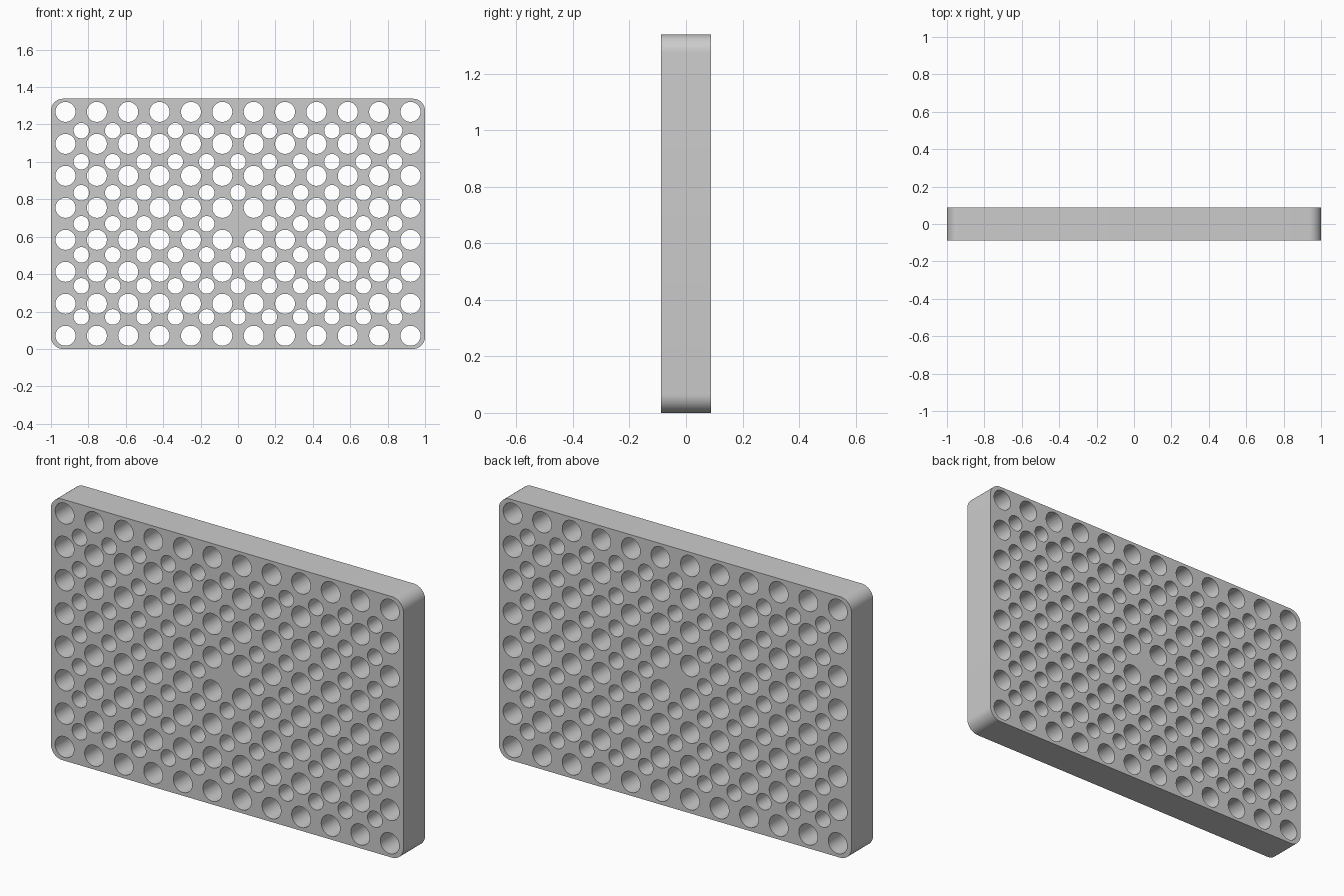
import bpy, bmesh
from math import pi, sin, cos

WIDTH, HEIGHT, DEPTH = 2.0, 1.338, 0.176
CORNER = 0.065
MID = HEIGHT / 2

cube = bpy.data.objects.get("Cube")
if cube:
    bpy.data.objects.remove(cube, do_unlink=True)


def arc(cx, cy, r, start, sweep, count):
    return [(cx + r * cos(start + sweep * i / count),
             cy + r * sin(start + sweep * i / count)) for i in range(count + 1)]


def add_loop(curve, points):
    spline = curve.splines.new('POLY')
    spline.points.add(len(points) - 1)
    for p, (x, y) in zip(spline.points, points):
        p.co = (x, y, 0, 1)
    spline.use_cyclic_u = True


def hole_grid(curve, columns, rows, dx, dy, radius, skip_centre=False):
    for i in range(columns):
        for j in range(rows):
            x, y = (i - (columns - 1) / 2) * dx, (j - (rows - 1) / 2) * dy
            if not (skip_centre and x == 0 and y == 0):
                add_loop(curve, arc(x, y, radius, 0, 2 * pi, 40)[:-1])


# Filled profile: rounded rectangle pierced by two staggered hole grids
profile = bpy.data.curves.new("plate_profile", 'CURVE')
profile.dimensions = '2D'
profile.fill_mode = 'BOTH'
profile.extrude = DEPTH / 2

outline = []
for k, (sx, sy) in enumerate([(1, 1), (-1, 1), (-1, -1), (1, -1)]):
    outline += arc(sx * (WIDTH / 2 - CORNER), sy * (MID - CORNER),
                   CORNER, k * pi / 2, pi / 2, 10)
add_loop(profile, outline)
hole_grid(profile, 12, 8, 0.1677, 0.171, 0.0535)
hole_grid(profile, 11, 7, 0.1675, 0.166, 0.0415, skip_centre=True)

# Turn the extruded profile into one welded mesh
source = bpy.data.objects.new("plate_profile", profile)
bpy.context.collection.objects.link(source)
depsgraph = bpy.context.evaluated_depsgraph_get()
mesh = bpy.data.meshes.new_from_object(source.evaluated_get(depsgraph))
bpy.data.objects.remove(source, do_unlink=True)
bpy.data.curves.remove(profile)

bm = bmesh.new()
bm.from_mesh(mesh)
bmesh.ops.remove_doubles(bm, verts=bm.verts, dist=0.0001)
bmesh.ops.recalc_face_normals(bm, faces=bm.faces)
bm.to_mesh(mesh)
bm.free()
mesh.materials.clear()
mesh.name = "perforated_plate"

# Stand the plate upright on the ground
plate = bpy.data.objects.new("perforated_plate", mesh)
bpy.context.collection.objects.link(plate)
plate.rotation_euler = (pi / 2, 0, 0)
plate.location = (0, 0, MID)

bpy.ops.object.select_all(action='DESELECT')
plate.select_set(True)
bpy.context.view_layer.objects.active = plate
bpy.ops.object.shade_smooth_by_angle(angle=pi / 6)
